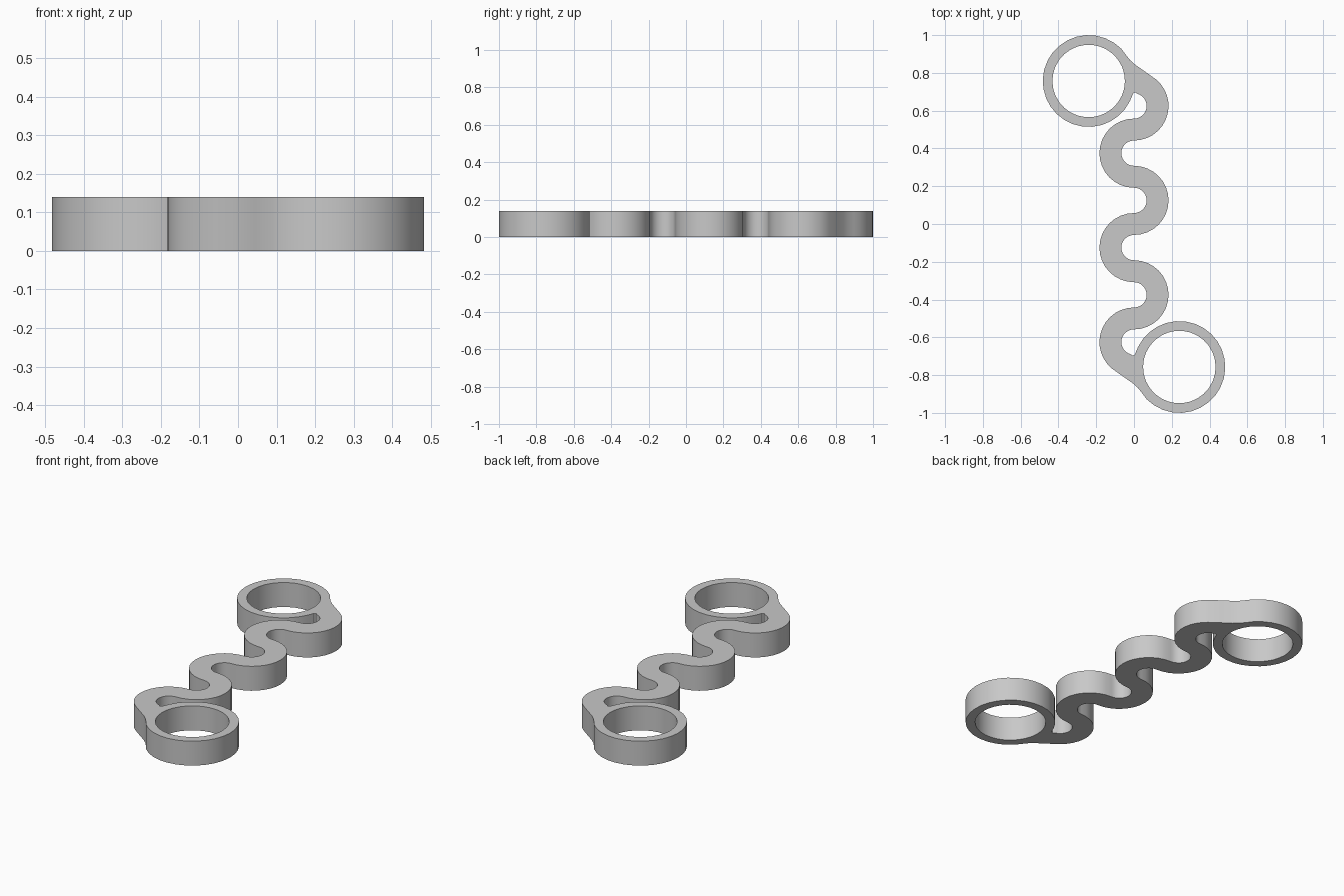
import bpy
import math
from mathutils import Vector

cube = bpy.data.objects.get("Cube")
if cube:
    bpy.data.objects.remove(cube, do_unlink=True)

HEIGHT = 0.14
PITCH = 0.25                    # spacing of the bends
OUTER, INNER = 0.183, 0.067     # edge radii of the wavy band
RING = Vector((-0.24, 0.757))
RING_OUT, RING_IN = 0.243, 0.192


def arc(center, radius, start, end, steps):
    """Points from start to end angle in degrees, end point left out."""
    angles = [math.radians(start + (end - start) * i / steps) for i in range(steps)]
    return [Vector(center) + radius * Vector((math.cos(a), math.sin(a))) for a in angles]


def bend(k):
    return (0, PITCH * (k + 0.5))


# Half of the outline: up one edge of the band, round the ring, down the other edge
half = arc(bend(0), OUTER, -90, 90, 16)
half += arc(bend(1), INNER, 270, 90, 14)
half += arc(bend(2), OUTER, -90, 50, 13)
# Flared neck between the last bend and the ring
half += [Vector(p) for p in ((0.117, 0.765), (0.06, 0.806), (0.008, 0.842),
                             (-0.02, 0.867), (-0.045, 0.898))]
half += arc(RING, RING_OUT, 45, 347, 25)
half += [Vector((-0.004, 0.692)), Vector((0.008, 0.697))]
half += arc(bend(2), INNER, 75, -90, 13)
half += arc(bend(1), OUTER, 90, 270, 16)
half += arc(bend(0), INNER, 90, -90, 14)

# The other half is the same, turned by half a circle
outline = half + [-p for p in half]
hole = arc(RING, RING_IN, 0, 360, 30)

# Filled and extruded profile
curve = bpy.data.curves.new("link_profile", "CURVE")
curve.dimensions = "2D"
curve.fill_mode = "BOTH"
curve.extrude = HEIGHT / 2
for points in (outline, hole, [-p for p in hole]):
    spline = curve.splines.new("POLY")
    spline.points.add(len(points) - 1)
    for point, p in zip(spline.points, points):
        point.co = (p.x, p.y, 0, 1)
    spline.use_cyclic_u = True

link = bpy.data.objects.new("wavy_link_with_rings", curve)
bpy.context.collection.objects.link(link)
link.location.z = HEIGHT / 2

# Turn into a welded mesh with smooth walls and sharp rims
bpy.ops.object.select_all(action="DESELECT")
link.select_set(True)
bpy.context.view_layer.objects.active = link
bpy.ops.object.convert(target="MESH")
link = bpy.context.object
bpy.ops.object.mode_set(mode="EDIT")
bpy.ops.mesh.select_all(action="SELECT")
bpy.ops.mesh.remove_doubles(threshold=0.0005)
bpy.ops.mesh.normals_make_consistent(inside=False)
bpy.ops.object.mode_set(mode="OBJECT")
bpy.ops.object.shade_smooth_by_angle(angle=math.radians(35))

# Plain grey
grey = bpy.data.materials.new("light_grey")
grey.use_nodes = True
color = (0.58, 0.58, 0.58, 1)
grey.diffuse_color = color
grey.node_tree.nodes["Principled BSDF"].inputs["Base Color"].default_value = color
link.data.materials.clear()
link.data.materials.append(grey)
